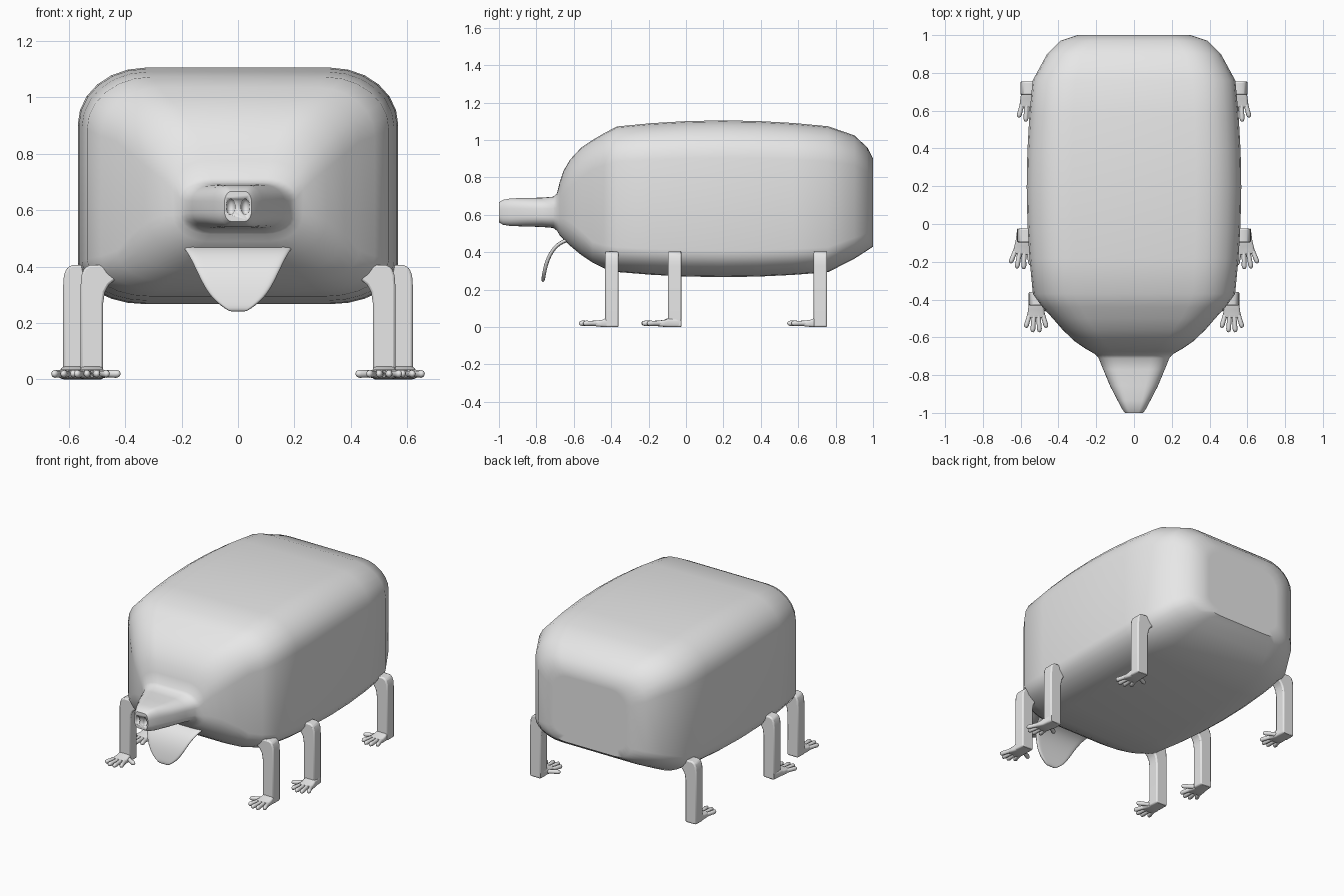
import bpy, bmesh, math
from mathutils import Vector, Matrix

if "Cube" in bpy.data.objects:
    bpy.data.objects.remove(bpy.data.objects["Cube"])

grey = bpy.data.materials.new("plain_grey")
grey.diffuse_color = (0.8, 0.8, 0.8, 1)
grey.use_nodes = True
grey.node_tree.nodes["Principled BSDF"].inputs["Base Color"].default_value = grey.diffuse_color


def finish(name, bm, angle=40):
    """Turn a bmesh into a smooth shaded grey object."""
    bmesh.ops.recalc_face_normals(bm, faces=bm.faces)
    me = bpy.data.meshes.new(name)
    bm.to_mesh(me)
    bm.free()
    me.materials.append(grey)
    for p in me.polygons:
        p.use_smooth = True
    me.set_sharp_from_angle(angle=math.radians(angle))
    ob = bpy.data.objects.new(name, me)
    bpy.context.collection.objects.link(ob)
    return ob


def loft(bm, rings):
    """Skin a list of equal-length closed rings and cap both ends."""
    loops = [[bm.verts.new(p) for p in r] for r in rings]
    n = len(loops[0])
    for a, b in zip(loops, loops[1:]):
        for i in range(n):
            j = (i + 1) % n
            bm.faces.new((a[i], a[j], b[j], b[i]))
    bm.faces.new(loops[0])
    bm.faces.new(loops[-1])


def round_ring(y, hw, zb, zt, rx, rt, rb, seg=6):
    """Rounded rectangle in the xz plane with elliptical corners."""
    pts = []
    for q, (sx, top) in enumerate(((1, 1), (-1, 1), (-1, 0), (1, 0))):
        r = rt if top else rb
        ox, oz = sx * (hw - rx), (zt - r if top else zb + r)
        for k in range(seg + 1):
            a = (q + k / seg) * math.pi / 2
            pts.append((ox + rx * math.cos(a), y, oz + r * math.sin(a)))
    return pts


def mirror(ob):
    ob.modifiers.new("mirror", 'MIRROR').use_axis[0] = True


def body_ring(y, hw, zb, zt):
    """Corners scale with the section and get rounder towards the snout."""
    t = min(max((-.5 - y) / .2, 0), 1)
    h = zt - zb
    return round_ring(y, hw, zb, zt, hw * (.42 + .1 * t), h * (.24 + .14 * t), h * (.17 + .18 * t))


# Body and snout: y, half width, bottom, top
rump = [(1, .26, .47, .86), (1, .30, .43, .90), (.97, .39, .41, .96), (.9, .46, .365, 1.025)]
barrel = []
for i in range(7):  # gently bulging middle
    y = .76 - 1.13 * i / 6
    u = ((y - .2) / .565) ** 2
    barrel.append((y, .568 - .032 * u, .267 + .027 * u, 1.105 - .032 * u))
face = [(-.44, .485, .315, 1.035), (-.5, .43, .345, 1), (-.56, .378, .385, .96),
        (-.62, .315, .435, .895), (-.655, .265, .468, .835), (-.675, .23, .49, .775),
        (-.69, .205, .515, .715)]
snout = [(-.71, .187, .53, .697), (-.77, .163, .535, .692), (-.857, .127, .538, .69),
         (-.936, .086, .54, .688), (-.978, .064, .547, .68), (-1, .048, .56, .667)]
bm = bmesh.new()
loft(bm, [body_ring(*s) for s in rump + barrel + face + snout])
body = finish("body", bm)

# Nostrils: two oval hollows cut into the snout tip
bm = bmesh.new()
for s in (-1, 1):
    m = Matrix.Translation((s * .026, -1.0, .612)) @ Matrix.Diagonal((.016, .022, .028, 1))
    bmesh.ops.create_uvsphere(bm, u_segments=16, v_segments=10, radius=1, matrix=m)
cutter = finish("nostril_cutter", bm)
cutter.hide_render = True
cutter.hide_set(True)
cut = body.modifiers.new("nostrils", 'BOOLEAN')
cut.operation = 'DIFFERENCE'
cut.object = cutter

# Tongue: hanging sheet, y, z and half width along its length
tongue_path = [(-.60, .475, .20), (-.65, .462, .19), (-.695, .435, .172), (-.73, .385, .148),
               (-.75, .33, .122), (-.76, .28, .088), (-.766, .24, .03)]
bm = bmesh.new()
rows = [[bm.verts.new((w * u / 4, y, z)) for u in range(-4, 5)] for y, z, w in tongue_path]
for a, b in zip(rows, rows[1:]):
    for i in range(8):
        bm.faces.new((a[i], a[i + 1], b[i + 1], b[i]))
tongue = finish("tongue", bm, 60)
solid = tongue.modifiers.new("thickness", 'SOLIDIFY')
solid.thickness, solid.offset = .02, 0
soft = tongue.modifiers.new("soften", 'SUBSURF')
soft.levels = soft.render_levels = 2

# Leg outline in xz: rounded shoulder outside, flare into the belly inside
leg_profile = [(-.04, 0), (.04, 0), (.04, .33), (.037, .37), (.027, .395), (.008, .405),
               (-.03, .405), (-.08, .39), (-.085, .355), (-.06, .335), (-.046, .31), (-.04, .27)]


def toe(bm, a, b):
    """Round-tipped tapered digit from a to b."""
    side = (b - a).normalized().cross(Vector((0, 0, 1)))
    rings = []
    for t, r in ((0, .013), (.5, .012), (.82, .013), (.94, .010), (1, .004)):
        c = a.lerp(b, t)
        rings.append([c + side * r * math.cos(k * math.pi / 4)
                      + Vector((0, 0, r * 1.1 * math.sin(k * math.pi / 4))) for k in range(8)])
    loft(bm, rings)


for name, cx, heel, turn in (("front", .518, -.36, 0), ("middle", .58, -.025, 6), ("rear", .562, .755, -2)):
    # Leg post
    bm = bmesh.new()
    loft(bm, [[(cx + x, heel - d, z) for x, z in leg_profile] for d in (0, .072)])
    leg = finish(name + "_leg", bm)
    bev = leg.modifiers.new("soft_edges", 'BEVEL')
    bev.width, bev.segments = .008, 2
    mirror(leg)

    # Foot with a flat palm, four fanned toes and an inner thumb
    bm = bmesh.new()
    loft(bm, [round_ring(y, hw, zb, zt, .012, .012, .01, seg=3) for y, hw, zb, zt in
              ((-.004, .038, 0, .045), (-.075, .04, 0, .045), (-.09, .043, .001, .038),
               (-.12, .046, .004, .035), (-.135, .04, .008, .031))])
    for k in (-1.5, -.5, .5, 1.5):
        toe(bm, Vector((k * .022, -.115, .02)), Vector((k * .037, -.216 + .012 * k * k, .02)))
    toe(bm, Vector((-.025, -.075, .02)), Vector((-.1, -.115, .02)))
    bmesh.ops.transform(bm, verts=bm.verts, matrix=Matrix.Translation((cx, heel, 0))
                        @ Matrix.Rotation(math.radians(turn), 4, 'Z'))
    mirror(finish(name + "_foot", bm, 50))
